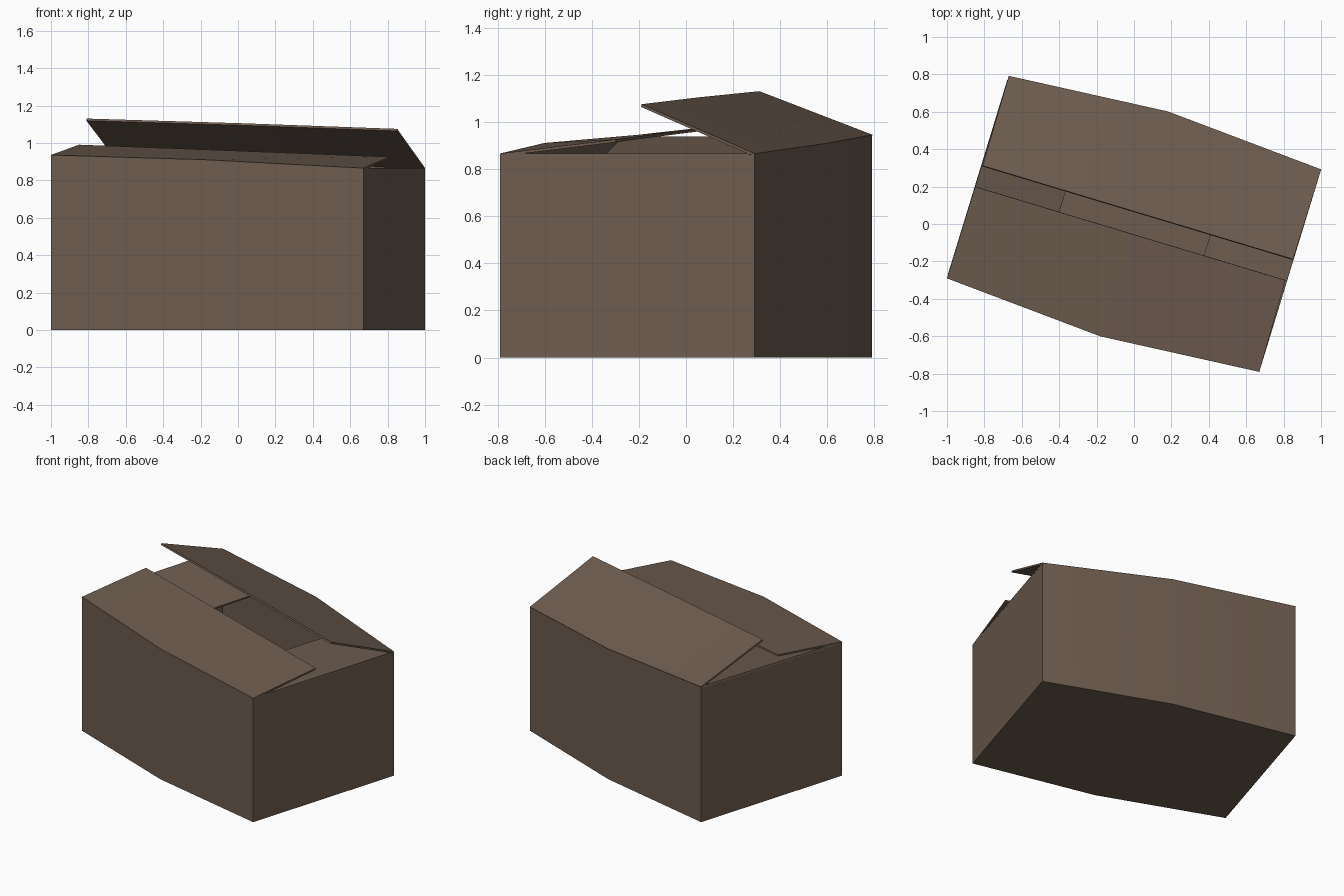
import bpy, bmesh
from mathutils import Vector

if "Cube" in bpy.data.objects:
    bpy.data.objects.remove(bpy.data.objects["Cube"])

T = 0.012  # cardboard thickness

card = bpy.data.materials.new("brown cardboard")
card.diffuse_color = (0.155, 0.108, 0.078, 1)
card.use_nodes = True
card.node_tree.nodes["Principled BSDF"].inputs["Base Color"].default_value = card.diffuse_color

# Top rim corners (x, y, z); long sides bow outwards at their middles
BL = Vector((-0.67, 0.79, 0.94))
BM = Vector((0.18, 0.60, 0.905))
BR = Vector((1.0, 0.29, 0.86))
FR = Vector((0.67, -0.79, 0.86))
FM = Vector((-0.18, -0.60, 0.905))
FL = Vector((-1.0, -0.29, 0.93))


def finish(name, verts, faces, offset):
    """Sheet of card given thickness, smooth over gentle bends only."""
    me = bpy.data.meshes.new(name)
    me.from_pydata([tuple(v) for v in verts], [], faces)
    bm = bmesh.new()
    bm.from_mesh(me)
    bmesh.ops.recalc_face_normals(bm, faces=bm.faces)
    bm.to_mesh(me)
    bm.free()
    me.materials.append(card)
    ob = bpy.data.objects.new(name, me)
    bpy.context.collection.objects.link(ob)
    mod = ob.modifiers.new("card_thickness", 'SOLIDIFY')
    mod.thickness = T
    mod.offset = offset
    mod.use_even_offset = True
    bpy.ops.object.select_all(action='DESELECT')
    ob.select_set(True)
    bpy.context.view_layer.objects.active = ob
    bpy.ops.object.modifier_apply(modifier=mod.name)
    bpy.ops.object.shade_smooth_by_angle(angle=0.6)
    return ob


def flap(name, hinge, free):
    """Flap: a strip of quads between its hinge line and its free edge."""
    n = len(hinge)
    faces = [(i, i + 1, n + i + 1, n + i) for i in range(n - 1)]
    return finish(name, hinge + free, faces, 0)


# Box body: four walls and floor, open at the top
rim = [BL, BM, BR, FR, FM, FL]
base = [Vector((p.x, p.y, 0)) for p in rim]
walls = [(i, (i + 1) % 6, 6 + (i + 1) % 6, 6 + i) for i in range(6)]
body = finish("box_body", rim + base, walls + [tuple(range(6, 12))], -1)

# Long flaps, half open, on the back and front walls
flap("back_flap", [BL, BM, BR],
     [Vector((-0.81, 0.31, 1.125)), Vector((0.02, 0.06, 1.10)), Vector((0.85, -0.19, 1.07))])
flap("front_flap", [FL, FM, FR],
     [Vector((-0.85, 0.20, 0.985)), Vector((-0.02, -0.05, 0.953)), Vector((0.81, -0.30, 0.92))])


# Short flaps, folded inwards under the long ones
def short_flap(name, back, front, reach, drop):
    a, b = back.lerp(front, 0.02), back.lerp(front, 0.98)
    d = (back - front).normalized()
    inward = Vector((d.y, -d.x, 0)).normalized() * reach
    fall = Vector((0, 0, -drop))
    flap(name, [a, b], [a + inward - d * 0.03 + fall, b + inward + d * 0.03 + fall])


short_flap("left_flap", BL, FL, 0.47, 0.11)
short_flap("right_flap", BR, FR, -0.465, 0.015)
